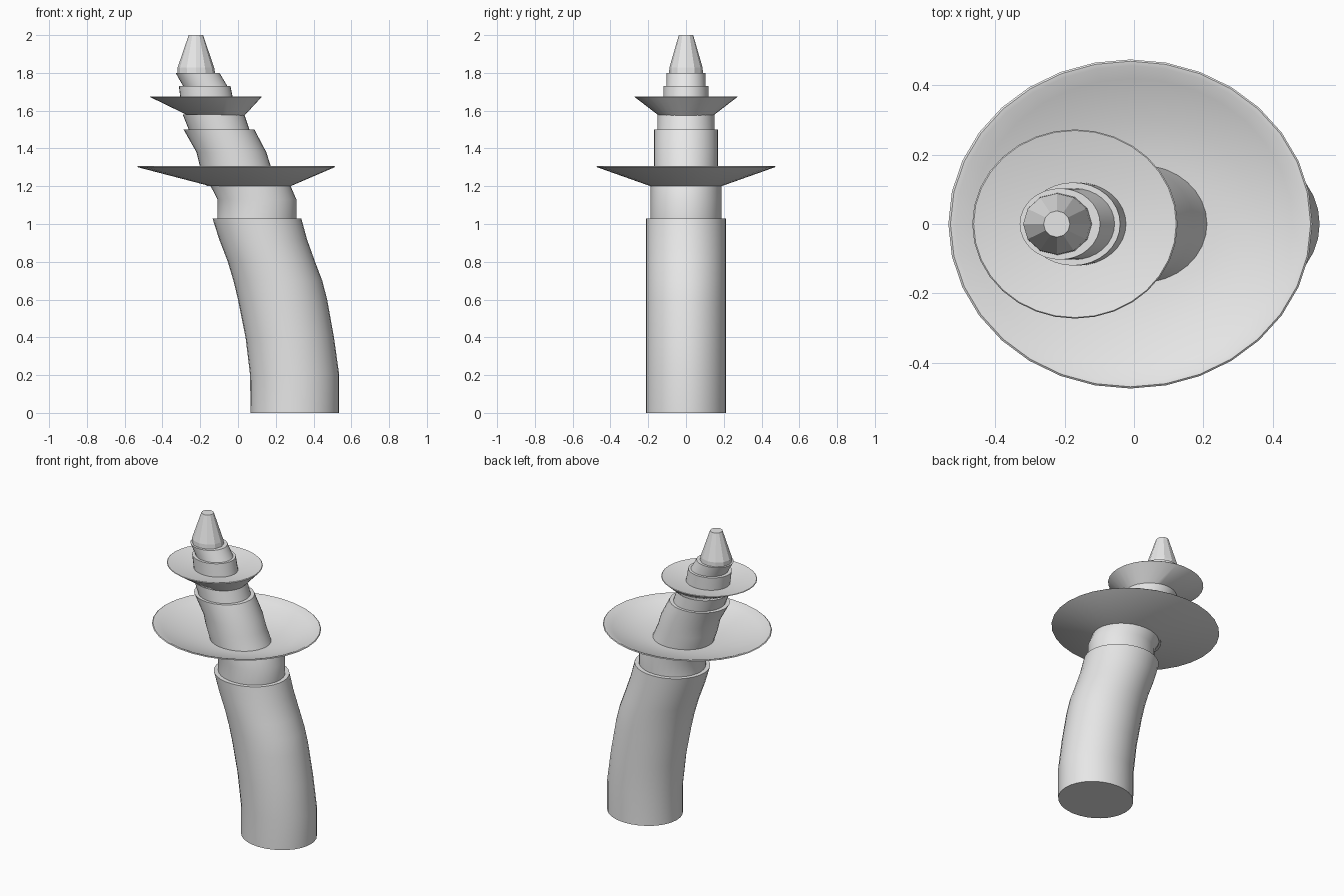
import bpy
import bmesh
import math

default_cube = bpy.data.objects.get("Cube")
if default_cube:
    bpy.data.objects.remove(default_cube, do_unlink=True)

stone = bpy.data.materials.new("pale grey stone")
stone.use_nodes = True
stone_colour = (0.8, 0.8, 0.8, 1)
stone.diffuse_color = stone_colour
stone.node_tree.nodes["Principled BSDF"].inputs["Base Color"].default_value = stone_colour


def loft(name, rings, sides=32, smooth_angle=40):
    """Skin level elliptical rings given as (height, left edge, right edge, depth radius)."""
    bm = bmesh.new()
    loops = []
    for height, left, right, depth in rings:
        centre, radius = (left + right) / 2, (right - left) / 2
        loop = []
        for i in range(sides):
            angle = math.tau * i / sides
            loop.append(bm.verts.new((centre + radius * math.cos(angle),
                                      depth * math.sin(angle), height)))
        loops.append(loop)
    for lower, upper in zip(loops, loops[1:]):
        for i in range(sides):
            j = (i + 1) % sides
            bm.faces.new((lower[i], lower[j], upper[j], upper[i]))
    bm.faces.new(list(reversed(loops[0])))
    bm.faces.new(loops[-1])

    mesh = bpy.data.meshes.new(name)
    bm.to_mesh(mesh)
    bm.free()
    mesh.materials.append(stone)
    part = bpy.data.objects.new(name, mesh)
    bpy.context.collection.objects.link(part)
    bpy.ops.object.select_all(action="DESELECT")
    part.select_set(True)
    bpy.context.view_layer.objects.active = part
    if smooth_angle:
        bpy.ops.object.shade_smooth_by_angle(angle=math.radians(smooth_angle))
    return part


def shaft(name, depth, edges):
    """A leaning column of constant depth, from (height, left, right) edges."""
    return loft(name, [(*edge, depth) for edge in edges])


# Broad curved trunk on the ground
shaft("lower_trunk", 0.213, [
    (0, 0.066, 0.536), (0.2, 0.064, 0.536), (0.4, 0.04, 0.508),
    (0.6, 0.0, 0.472), (0.7, -0.024, 0.446), (0.8, -0.054, 0.408),
    (0.92, -0.1, 0.365), (1.03, -0.135, 0.335)])

# Narrower neck that carries the large dish
shaft("neck", 0.187, [
    (1.02, -0.108, 0.309), (1.13, -0.108, 0.309), (1.21, -0.15, 0.275)])

# Large dish: outer cone, thin lip, then the hollow inside
loft("large_dish", [
    (1.2, -0.145, 0.277, 0.187), (1.302, -0.536, 0.515, 0.475),
    (1.306, -0.53, 0.51, 0.47), (1.304, -0.515, 0.495, 0.457),
    (1.285, -0.468, 0.458, 0.42), (1.25, -0.31, 0.36, 0.3),
    (1.225, -0.17, 0.24, 0.19)])

# Leaning column above the large dish
shaft("middle_column", 0.17, [
    (1.2, -0.165, 0.222), (1.31, -0.203, 0.172),
    (1.38, -0.22, 0.15), (1.5, -0.288, 0.087)])

# Collar beneath the small dish
shaft("collar", 0.152, [(1.49, -0.257, 0.064), (1.58, -0.293, 0.034)])

# Small shallow dish
loft("small_dish", [
    (1.575, -0.265, 0.035, 0.145), (1.673, -0.467, 0.126, 0.273),
    (1.676, -0.463, 0.122, 0.27), (1.645, -0.3, -0.02, 0.125)])

# Two stepped rings leading to the tip
shaft("upper_step", 0.12, [(1.63, -0.3, -0.02), (1.73, -0.313, -0.04)])
shaft("top_step", 0.103, [(1.72, -0.285, -0.05), (1.8, -0.33, -0.098)])

# Faceted pointed tip
loft("tip", [
    (1.79, -0.32, -0.12, 0.09), (1.828, -0.32, -0.126, 0.088),
    (2, -0.261, -0.185, 0.038)], sides=12, smooth_angle=0)
